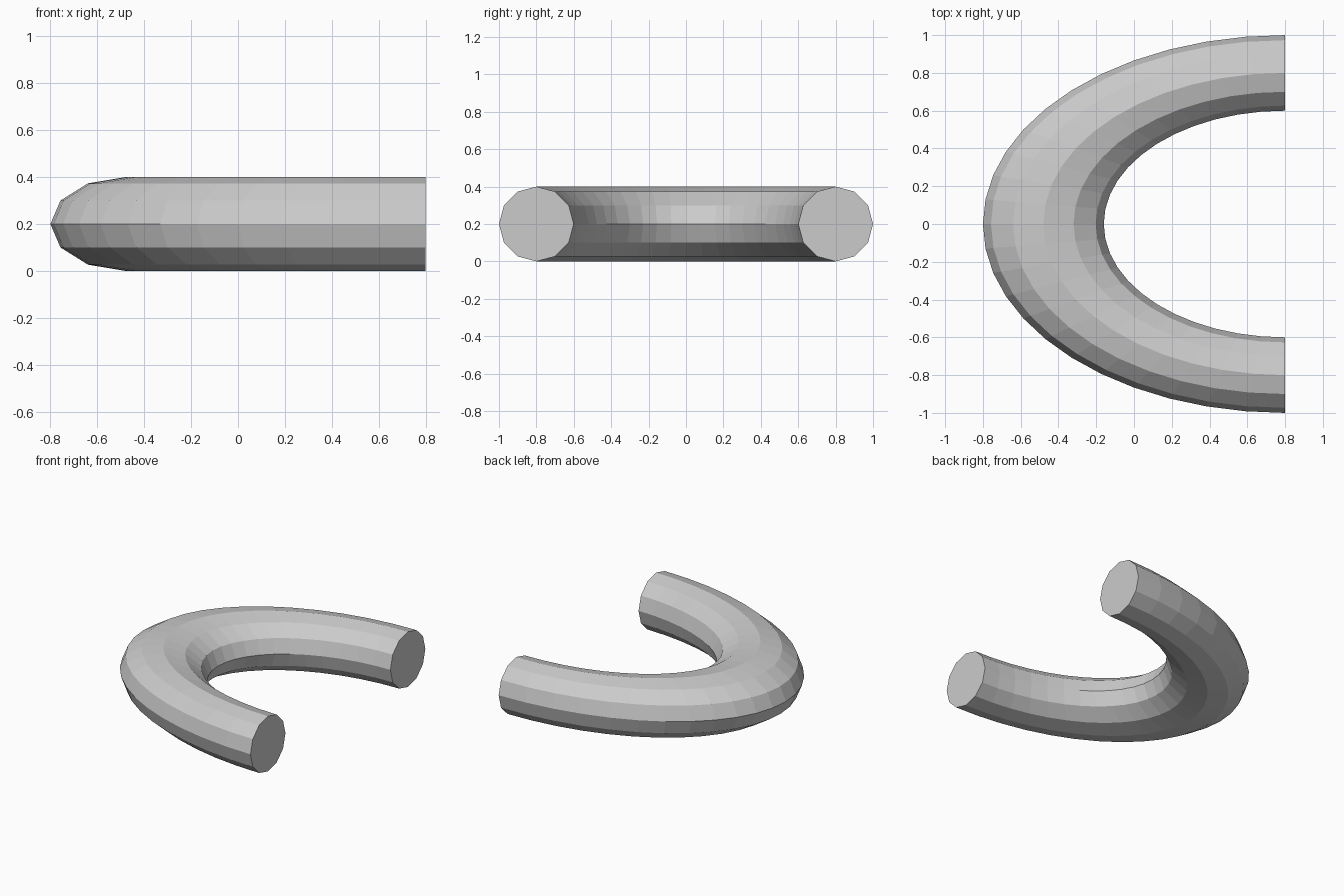
import bpy, bmesh
from math import sin, cos, pi

if "Cube" in bpy.data.objects:
    bpy.data.objects.remove(bpy.data.objects["Cube"])

MAJOR, MINOR = 0.8, 0.2      # ring radius and tube radius
SIDES, STEPS = 12, 24        # tube sides, segments along the half ring
STRETCH = 1.6                # half ring is stretched along x
OPEN_X = 0.8                 # plane of the two open ends

bm = bmesh.new()

# Rings of the tube swept round half an ellipse
rings = []
for i in range(STEPS + 1):
    a = pi / 2 + pi * i / STEPS
    ring = []
    for j in range(SIDES):
        b = 2 * pi * j / SIDES
        r = MAJOR + MINOR * cos(b)
        ring.append(bm.verts.new((OPEN_X + STRETCH * r * cos(a),
                                  r * sin(a),
                                  MINOR + MINOR * sin(b))))
    rings.append(ring)

# Tube walls
for r0, r1 in zip(rings, rings[1:]):
    for j in range(SIDES):
        k = (j + 1) % SIDES
        bm.faces.new((r0[j], r1[j], r1[k], r0[k]))

# Flat end caps
bm.faces.new(rings[0])
bm.faces.new(rings[-1])
bmesh.ops.recalc_face_normals(bm, faces=bm.faces[:])

mesh = bpy.data.meshes.new("curved_tube")
bm.to_mesh(mesh)
bm.free()
bpy.context.collection.objects.link(bpy.data.objects.new("curved_tube", mesh))
